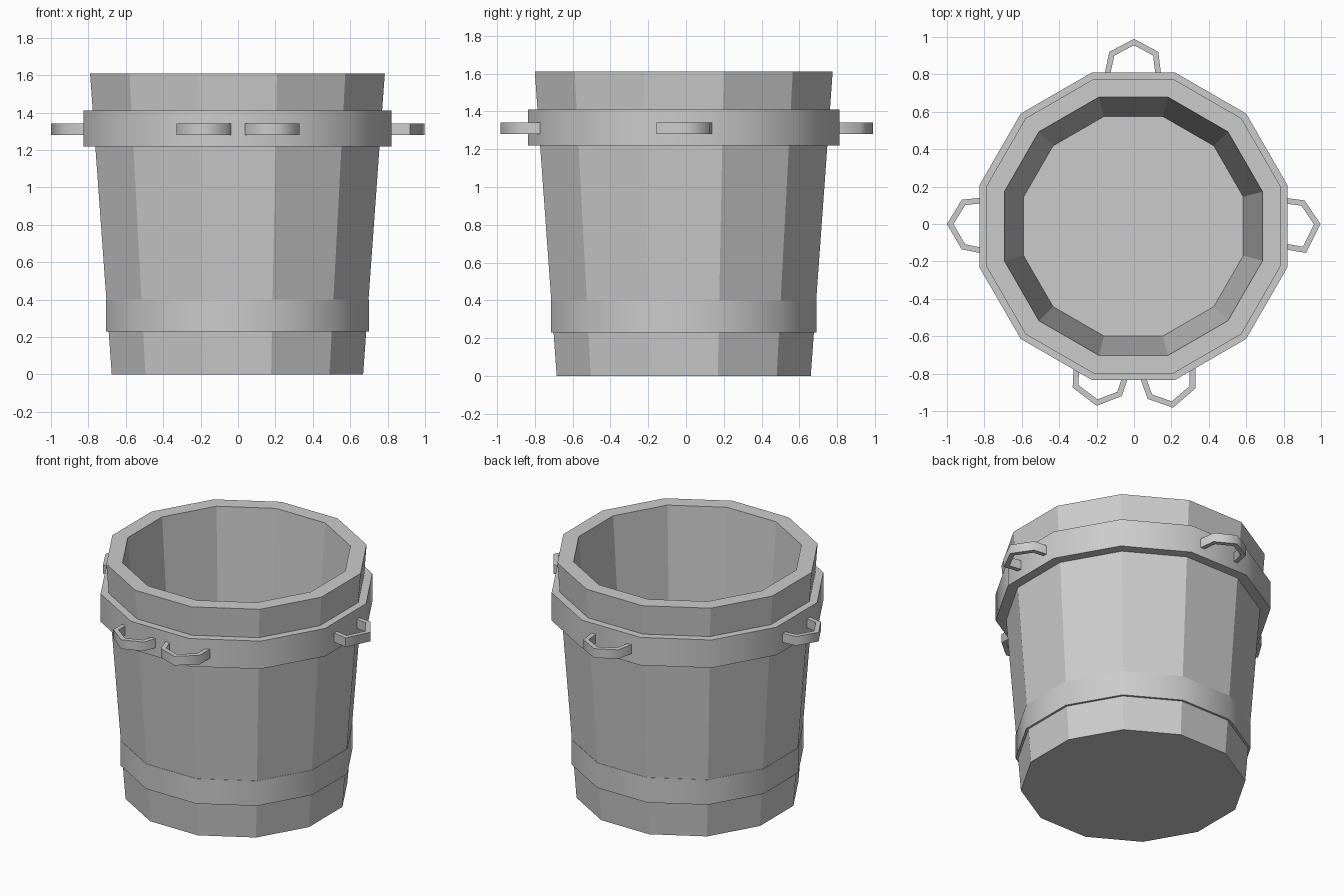
import bpy, bmesh, math
from mathutils import Vector

cube = bpy.data.objects.get("Cube")
if cube:
    bpy.data.objects.remove(cube, do_unlink=True)

GREY = (0.6, 0.6, 0.6, 1)
mat = bpy.data.materials.new("plain grey")
mat.use_nodes = True
mat.diffuse_color = GREY
mat.node_tree.nodes["Principled BSDF"].inputs["Base Color"].default_value = GREY

SIDES = 12
CENTRE = Vector((-0.003, -0.012, 0))


def finish(bm, name, smooth_angle=None):
    bmesh.ops.recalc_face_normals(bm, faces=bm.faces)
    mesh = bpy.data.meshes.new(name)
    bm.to_mesh(mesh)
    bm.free()
    mesh.materials.append(mat)
    obj = bpy.data.objects.new(name, mesh)
    bpy.context.collection.objects.link(obj)
    if smooth_angle:
        bpy.ops.object.select_all(action="DESELECT")
        obj.select_set(True)
        bpy.context.view_layer.objects.active = obj
        bpy.ops.object.shade_smooth_by_angle(angle=math.radians(smooth_angle))
    return obj


def lathe(name, profile, closed=False, smooth_angle=None):
    """Twelve-sided turning; profile holds (flat-to-centre distance, height)."""
    bm = bmesh.new()
    rings = []
    for flat, z in profile:
        r = flat / math.cos(math.pi / SIDES)
        angles = [(i + 0.5) * math.tau / SIDES for i in range(SIDES)]
        rings.append([bm.verts.new(CENTRE + Vector((r * math.cos(a), r * math.sin(a), z)))
                      for a in angles])
    pairs = list(zip(rings, rings[1:]))
    if closed:
        pairs.append((rings[-1], rings[0]))
    else:
        bm.faces.new(rings[0])
        bm.faces.new(rings[-1])
    for low, high in pairs:
        for i in range(SIDES):
            j = (i + 1) % SIDES
            bm.faces.new((low[i], low[j], high[j], high[i]))
    return finish(bm, name, smooth_angle)


def handle(name, path, bottom=1.28, top=1.342, width=0.03):
    """Bent flat bar: the outer path is offset inwards and extruded upwards."""
    pts = [Vector(p) for p in path]
    dirs = [(b - a).normalized() for a, b in zip(pts, pts[1:])]
    inner = []
    for i, p in enumerate(pts):
        d0, d1 = dirs[max(i - 1, 0)], dirs[min(i, len(dirs) - 1)]
        n0, n1 = Vector((d0.y, -d0.x)), Vector((d1.y, -d1.x))
        inner.append(p + (n0 + n1) * width / (1 + n0.dot(n1)))
    bm = bmesh.new()
    loops = [[bm.verts.new((a.x, a.y, bottom)), bm.verts.new((b.x, b.y, bottom)),
              bm.verts.new((b.x, b.y, top)), bm.verts.new((a.x, a.y, top))]
             for a, b in zip(pts, inner)]
    for s, e in zip(loops, loops[1:]):
        for i in range(4):
            j = (i + 1) % 4
            bm.faces.new((s[i], s[j], e[j], e[i]))
    bm.faces.new(loops[0])
    bm.faces.new(loops[-1])
    finish(bm, name, 70)


# Tapered hollow bucket
lathe("bucket_body", [(0.672, 0), (0.788, 1.61), (0.69, 1.61), (0.587, 0.17)])

# Hoops around the bucket
lathe("upper_band", [(0.74, 1.22), (0.823, 1.22), (0.823, 1.41), (0.74, 1.41)], True, 40)
lathe("lower_band", [(0.66, 0.23), (0.703, 0.23), (0.703, 0.4), (0.66, 0.4)], True, 40)

# Handles, each path running clockwise around the bar's outer edge
handle("left_handle", [(0.79, 0.142), (0.912, 0.126), (0.997, 0), (0.92, -0.155), (0.79, -0.132)])
handle("right_handle", [(-0.8, -0.16), (-0.922, -0.135), (-1, 0), (-0.92, 0.13), (-0.8, 0.142)])
handle("back_handle", [(-0.16, 0.79), (-0.132, 0.92), (0, 0.99), (0.13, 0.92), (0.146, 0.79)])
handle("front_right_handle", [(-0.025, -0.8), (-0.065, -0.92), (-0.2, -0.972), (-0.328, -0.875), (-0.322, -0.74)])
handle("front_left_handle", [(0.328, -0.74), (0.328, -0.88), (0.208, -0.982), (0.073, -0.935), (0.025, -0.8)])
